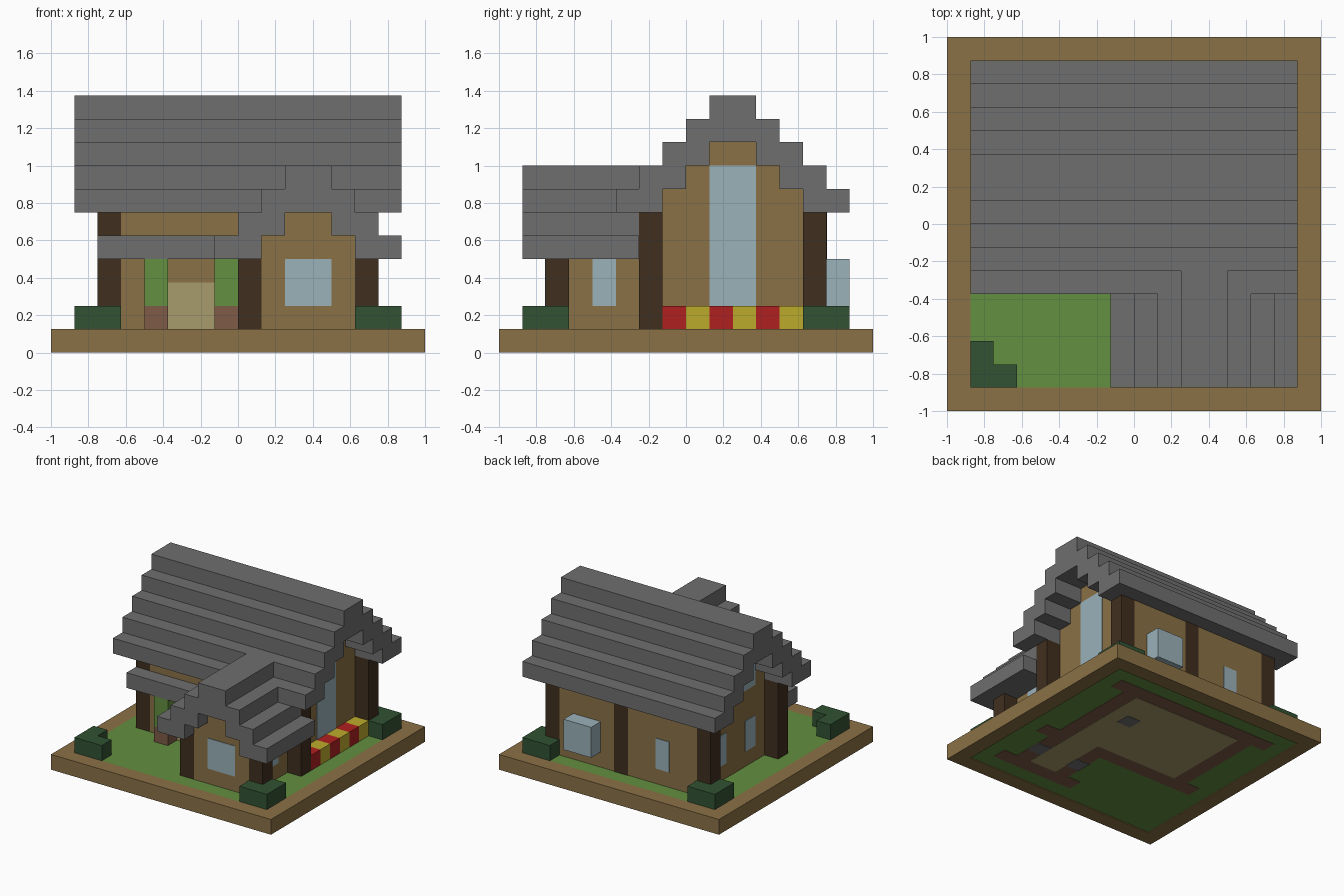
import bpy
import bmesh
from mathutils import Matrix, Vector

old = bpy.data.objects.get("Cube")
if old:
    bpy.data.objects.remove(old, do_unlink=True)

U = 0.125   # size of one building block
T = 0.04    # plate thickness in blocks


def material(name, code):
    rgb = []
    for i in range(3):
        c = int(code[2 * i:2 * i + 2], 16) / 255
        rgb.append(c / 12.92 if c <= 0.04045 else ((c + 0.055) / 1.055) ** 2.4)
    m = bpy.data.materials.new(name)
    m.use_nodes = True
    m.diffuse_color = (*rgb, 1)
    m.node_tree.nodes["Principled BSDF"].inputs["Base Color"].default_value = (*rgb, 1)
    return m


TAN = material("tan_plank", "8b7146")
GRASS = material("grass_green", "639040")
HEDGE = material("hedge_green", "315233")
SLATE = material("roof_grey", "6f6f6f")
DARK = material("dark_timber", "402f1f")
PALE = material("pale_wood", "a79b6c")
GLASS = material("window_glass", "9bb2ba")
CLAY = material("clay_brown", "7e5b47")
RED = material("flower_red", "b02020")
YELLOW = material("flower_yellow", "bcab2b")


def blocks(name, mat, boxes):
    """One object made of boxes, each given as x, y and z ranges in blocks."""
    bm = bmesh.new()
    for xr, yr, zr in boxes:
        lo, hi = Vector((xr[0], yr[0], zr[0])), Vector((xr[1], yr[1], zr[1]))
        mid, size = (lo + hi) * U / 2, (hi - lo) * U
        bmesh.ops.create_cube(bm, size=1,
                              matrix=Matrix.Translation(mid) @ Matrix.Diagonal((*size, 1)))
    me = bpy.data.meshes.new(name)
    bm.to_mesh(me)
    bm.free()
    me.materials.append(mat)
    ob = bpy.data.objects.new(name, me)
    bpy.context.collection.objects.link(ob)
    return ob


def span(a, s):
    """Range of one block or more, mirrored when s is negative."""
    return tuple(sorted((a[0] * s, a[1] * s)))


# Ground slab with its wooden rim
blocks("ground_rim", TAN, [((-8, 8), span((7, 8), s), (0, 1)) for s in (1, -1)]
       + [(span((7, 8), s), (-7, 7), (0, 1)) for s in (1, -1)])
blocks("lawn", GRASS, [((-7, 7), (-7, 7), (0.06, 1))])

# House footing and floor on the underside
F = (0.04, 0.5)
blocks("footing", CLAY, [((-5, 5), (-2, 6), F), ((1, 5), (-6, -2), F)]
       + [((x, x + 1), (y, y + 1), F) for x, y in
          ((-6, 5), (5, 5), (-6, -2), (5, -2), (0, -6), (5, -6))])
blocks("floor", PALE, [((-4, 4), (-1, 5), (0.02, 0.4)), ((2, 4), (-5, -1), (0.02, 0.4))])
blocks("floor_stones", SLATE, [((x, x + 1), (y, y + 1), (0, 0.3))
                               for x, y in ((2, 2), (4, -4), (1, -4))])

# Main house body with stepped gables
blocks("main_walls", TAN, [((-5, 5), (-2, 6), (1, 6))]
       + [((-5, 5), (i - 1, 5 - i), (6 + i, 7 + i)) for i in range(3)])

# Front wing body
blocks("wing_walls", TAN, [((1, 5), (-6, -2), (1, 5)), ((2, 4), (-6, -2), (5, 6))])

# Dark timber posts
blocks("main_posts", DARK, [(span((5, 6), s), (y, y + 1), (1, 6))
                            for s in (1, -1) for y in (-2, 5)]
       + [((0, 1), (5, 6 + T), (1, 6))])
blocks("wing_posts", DARK, [((x, x + 1), (-6, -5), (1, 4)) for x in (0, 5)])

# Main roof: ridge, cap course and paired stepped courses
main_roof = [((-7, 7), (1, 3), (10, 11)), ((-7, 7), (0, 4), (9, 10))]
for i in range(3):
    main_roof += [((-7, 7), (a, a + 2), (8 - i, 9 - i)) for a in (-1 - i, 3 + i)]
blocks("main_roof", SLATE, main_roof)

# Wing roof running forward from the main roof
wing_roof = [((2, 4), (-7, -1), (7, 8)), ((1, 5), (-7, -2), (6, 7))]
for i in range(2):
    wing_roof += [((a, a + 2), (-7, -2), (5 - i, 6 - i)) for a in (-i, 4 + i)]
blocks("wing_roof", SLATE, wing_roof)
blocks("porch_roof", SLATE, [((-6, -1), (-3, -2), (4, 5))])

# Door and the planters with climbing leaves beside it
blocks("front_door", PALE, [((-3, -1), (-2 - T, -2), (1, 3))])
blocks("planters", CLAY, [((x, x + 1), (-3, -2), (1, 2)) for x in (-4, -1)])
blocks("planter_leaves", GRASS, [((x, x + 1), (-3, -2), (2, 4)) for x in (-4, -1)])

# Windows
W = (2, 4)
blocks("wing_windows", GLASS, [((2, 4), (-6 - T, -6), W),
                               ((5, 5 + T), (-4, -3), W), ((1 - T, 1), (-4, -3), W)])
blocks("tall_window", GLASS, [((5, 5 + T), (1, 3), (2, 8))])
blocks("side_windows", GLASS, [((-5 - T, -5), (y, y + 1), W) for y in (0, 3)])
blocks("loft_window", GLASS, [((-5 - T, -5), (0, 4), (6, 8))])
blocks("back_window", GLASS, [((-3, -2), (6, 6 + T), W)])
blocks("bay_window", GLASS, [((2, 4), (6, 7), W)])

# Flower bed along the side wall
blocks("red_flowers", RED, [((5, 6), (y, y + 1), (1, 2)) for y in (-1, 1, 3)])
blocks("yellow_flowers", YELLOW, [((5, 6), (y, y + 1), (1, 2)) for y in (0, 2, 4)])

# L-shaped hedges in the four corners
for sx, side in ((1, "left"), (-1, "right")):
    for sy, end in ((1, "back"), (-1, "front")):
        blocks(f"{end}_{side}_hedge", HEDGE,
               [(span((6, 7), sx), span((5, 7), sy), (1, 2)),
                (span((5, 6), sx), span((6, 7), sy), (1, 2))])
